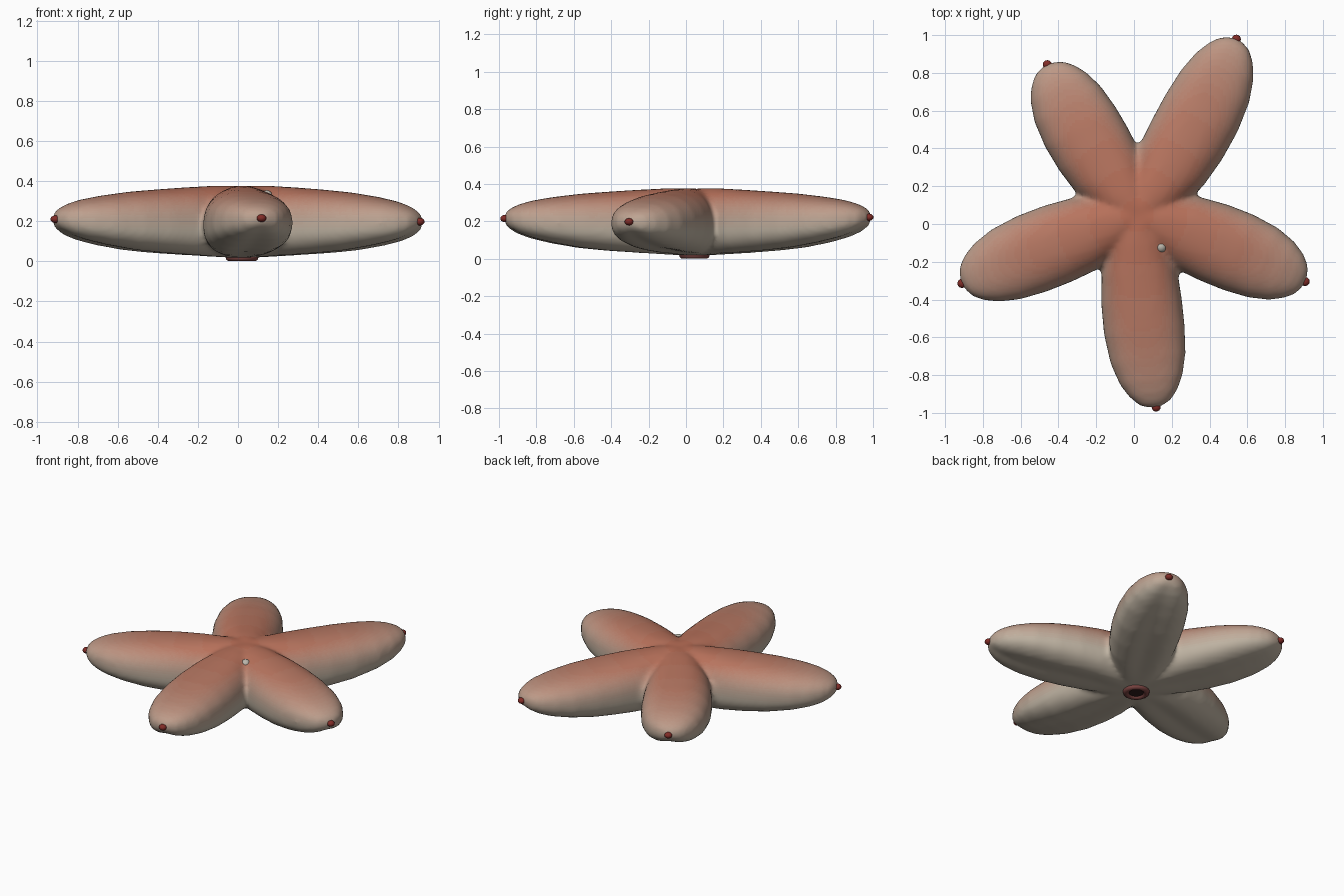
import bpy, bmesh
from math import sin, cos, pi, atan2, hypot, radians
from mathutils import Vector

if "Cube" in bpy.data.objects:
    bpy.data.objects.remove(bpy.data.objects["Cube"])

CX, CY = 0.02, 0.045
# arm tips (x, y, z) and the angle at which each arm leaves the centre
TIPS = [(0.54, 0.975, 0.222, 54), (-0.457, 0.84, 0.205, 126), (-0.907, -0.313, 0.21, 198),
        (0.117, -0.965, 0.215, 270), (0.902, -0.303, 0.198, 342)]
# along the arm: fraction, half width, top rise, bottom drop
PROFILE = [(-0.08, 0.03, 0.12, 0.1), (-0.03, 0.07, 0.19, 0.155), (0.05, 0.115, 0.2, 0.164),
           (0.15, 0.165, 0.199, 0.162), (0.3, 0.201, 0.19, 0.156), (0.45, 0.214, 0.178, 0.148),
           (0.6, 0.215, 0.162, 0.137), (0.75, 0.2, 0.136, 0.117), (0.86, 0.168, 0.109, 0.097),
           (0.93, 0.13, 0.082, 0.077), (0.98, 0.085, 0.052, 0.05), (1.005, 0.03, 0.02, 0.02)]
N = 32
MID = 0.178


def material(name, rgb):
    m = bpy.data.materials.new(name)
    m.diffuse_color = (*rgb, 1)
    m.use_nodes = True
    m.node_tree.nodes["Principled BSDF"].inputs["Base Color"].default_value = m.diffuse_color
    return m


def power(v, e):
    return (1 if v >= 0 else -1) * abs(v) ** e


def add_arm(bm, tip):
    dx, dy = tip[0] - CX, tip[1] - CY
    length = hypot(dx, dy)
    base = radians(tip[3])
    bend = (atan2(dy, dx) - base + pi) % (2 * pi) - pi
    rings = []
    for t, w, up, down in PROFILE:
        tt = max(t, 0)
        zc = MID + (tip[2] - MID) * tt ** 3
        a = base + bend * tt          # position angle
        h = base + bend * 2 * tt      # heading of the curved axis
        r = t * length
        ring = []
        for i in range(N):
            q = 2 * pi * i / N
            e = 0.85 if sin(q) > 0 else 0.75
            s, z = w * power(cos(q), e), power(sin(q), e)
            z = zc + z * (up if z > 0 else down)
            if sin(q) < 0:  # shallow groove under the arm
                z += 0.02 * (down / 0.16) * max(0, 1 - (s / (0.4 * w)) ** 2) * min(1, tt * 3)
            ring.append(bm.verts.new((CX + r * cos(a) - s * sin(h), CY + r * sin(a) + s * cos(h), z)))
        rings.append(ring)
    for p, q in zip(rings, rings[1:]):
        for i in range(N):
            j = (i + 1) % N
            bm.faces.new((p[i], q[i], q[j], p[j]))
    bm.faces.new(rings[0])
    bm.faces.new(rings[-1][::-1])


# five arms fused into one body
bm = bmesh.new()
for tip in TIPS:
    add_arm(bm, tip)
bmesh.ops.recalc_face_normals(bm, faces=bm.faces)
mesh = bpy.data.meshes.new("raw_body")
bm.to_mesh(mesh)
bm.free()
body = bpy.data.objects.new("body", mesh)
bpy.context.collection.objects.link(body)
rem = body.modifiers.new("fuse", 'REMESH')
rem.mode, rem.voxel_size = 'VOXEL', 0.016
smo = body.modifiers.new("soften", 'SMOOTH')
smo.factor, smo.iterations = 0.5, 8
dg = bpy.context.evaluated_depsgraph_get()
fused = bpy.data.meshes.new_from_object(body.evaluated_get(dg))
body.modifiers.clear()
body.data = fused

# coral back fading to a pale underside and paler tips
BANDS = 24
TOP, LOW = Vector((0.47, 0.15, 0.09)), Vector((0.53, 0.46, 0.37))
fused.materials.clear()
for i in range(BANDS):
    fused.materials.append(material(f"skin_{i}", LOW.lerp(TOP, i / (BANDS - 1))))
for p in fused.polygons:
    r = hypot(p.center.x - CX, p.center.y - CY)
    f = min(1, max(0, (p.center.z - 0.15) / 0.19)) * (1 - 0.25 * min(1, r))
    p.material_index = round(f * (BANDS - 1))
    p.use_smooth = True

red = material("eye_red", (0.22, 0.025, 0.02))
lip = material("lip", (0.2, 0.06, 0.055))
dark = material("mouth_dark", (0.03, 0.012, 0.012))
pale = material("pale_grey", (0.5, 0.47, 0.41))


def finish(name, mat):
    o = bpy.context.object
    o.name = name
    o.data.materials.append(mat)
    bpy.ops.object.shade_smooth()
    return o


# eye spots at the arm tips
for i, (x, y, z, _) in enumerate(TIPS):
    d = Vector((x - CX, y - CY, 0)).normalized() * 0.004
    bpy.ops.mesh.primitive_uv_sphere_add(segments=16, ring_count=10, radius=0.024,
                                         location=(x + d.x, y + d.y, z))
    o = finish(f"eye_spot_{i + 1}", red)
    o.scale.z = 0.8

# sieve plate on the back
bpy.ops.mesh.primitive_uv_sphere_add(segments=16, ring_count=10, radius=0.03, location=(0.143, -0.122, 0.325))
finish("sieve_plate", pale)

# mouth ring and opening underneath
bpy.ops.mesh.primitive_torus_add(major_radius=0.062, minor_radius=0.02, major_segments=32,
                                 minor_segments=10, location=(CX, CY, 0.02))
finish("mouth_ring", lip)
bpy.ops.mesh.primitive_cylinder_add(vertices=32, radius=0.055, depth=0.02, location=(CX, CY, 0.022))
finish("mouth_opening", dark)
bpy.ops.object.shade_smooth_by_angle()
